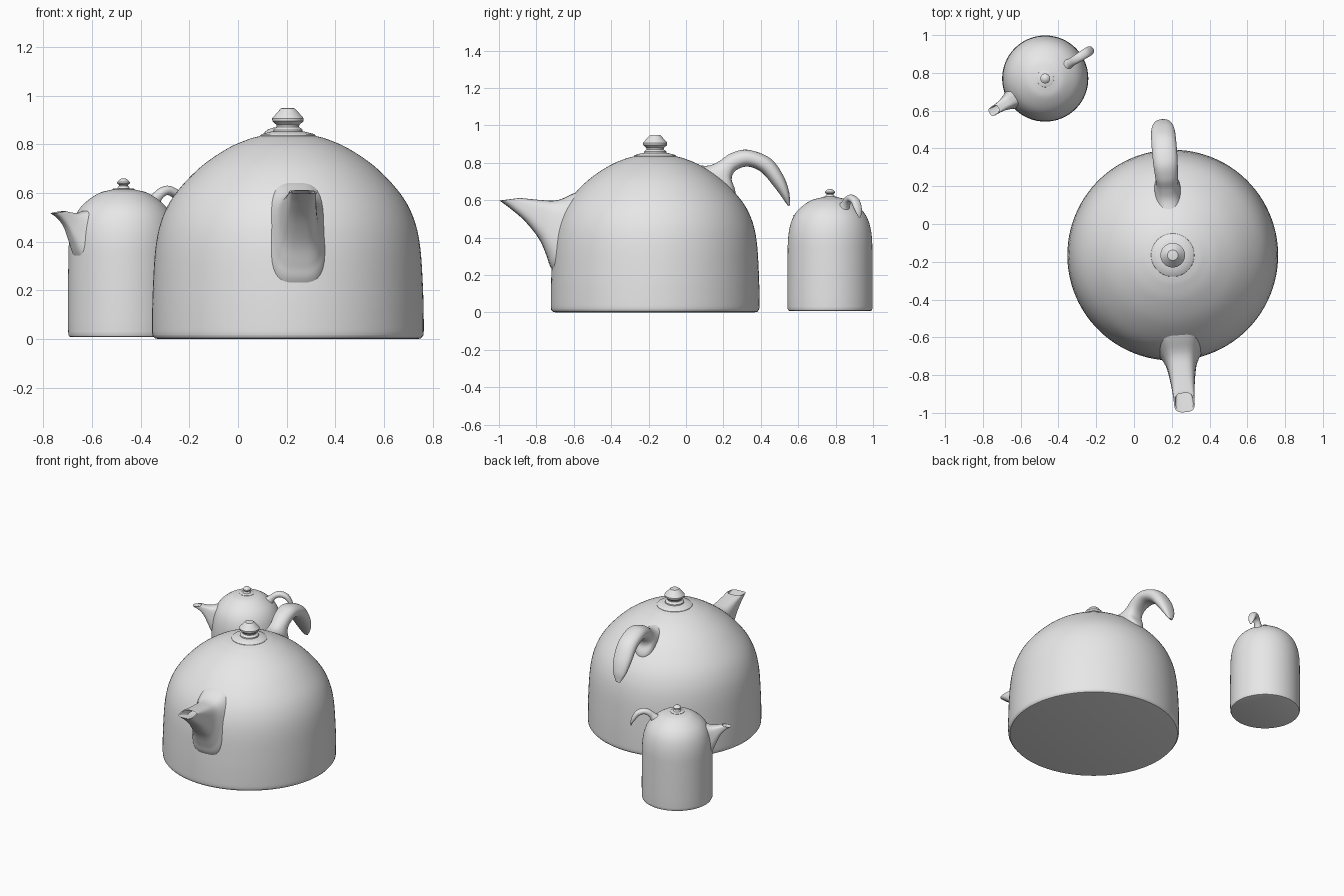
import bpy, bmesh, math
from mathutils import Vector, Matrix

grey = bpy.data.materials.new("light_grey_glaze")
grey.diffuse_color = (0.8, 0.8, 0.8, 1)


def smooth_rows(rows, n):
    """Catmull-Rom resampling of equal-length tuples."""
    out = []
    p = [Vector(r) for r in rows]
    p = [2 * p[0] - p[1]] + p + [2 * p[-1] - p[-2]]
    for i in range(1, len(p) - 2):
        a, b, c, d = p[i - 1:i + 3]
        for k in range(n):
            t = k / n
            out.append(tuple(0.5 * (2 * b + (c - a) * t + (2 * a - 5 * b + 4 * c - d) * t * t
                                    + (3 * b - a - 3 * c + d) * t ** 3)))
    return out + [tuple(rows[-1])]


def skin(bm, rings):
    """Join rings of points into a closed tube; returns the end cap."""
    vs = [[bm.verts.new(p) for p in ring] for ring in rings]
    n = len(vs[0])
    for a, b in zip(vs, vs[1:]):
        for i in range(n):
            bm.faces.new((a[i], a[(i + 1) % n], b[(i + 1) % n], b[i]))
    bm.faces.new(vs[0][::-1])
    return bm.faces.new(vs[-1])


def finish(bm, name, matrix, angle=35):
    bmesh.ops.recalc_face_normals(bm, faces=bm.faces)
    mesh = bpy.data.meshes.new(name)
    bm.to_mesh(mesh)
    bm.free()
    mesh.materials.append(grey)
    ob = bpy.data.objects.new(name, mesh)
    bpy.context.collection.objects.link(ob)
    ob.matrix_world = matrix
    bpy.ops.object.select_all(action='DESELECT')
    ob.select_set(True)
    bpy.context.view_layer.objects.active = ob
    bpy.ops.object.shade_smooth_by_angle(angle=math.radians(angle))


def lathe(name, profile, matrix, sides=96):
    bm = bmesh.new()
    skin(bm, [[(r * math.cos(2 * math.pi * i / sides), r * math.sin(2 * math.pi * i / sides), z)
               for i in range(sides)] for r, z in profile])
    finish(bm, name, matrix)


def loft(name, rows, matrix, sign, power, mouth=0.0):
    """Rows: top r, top z, bottom r, bottom z, half width. Runs along sign * x."""
    rings, sides = [], 36
    for tr, tz, br, bz, w in smooth_rows(rows, 6):
        ring = []
        for i in range(sides):
            c, s = math.cos(2 * math.pi * i / sides), math.sin(2 * math.pi * i / sides)
            u = math.copysign(abs(c) ** power, c)
            v = math.copysign(abs(s) ** power, s)
            ring.append(Vector((sign * ((tr + br) / 2 + u * (tr - br) / 2), v * w,
                                (tz + bz) / 2 + u * (tz - bz) / 2)))
        rings.append(ring)
    if mouth:  # turn the tube back inside itself to open the pouring mouth
        mid = sum(rings[-1], Vector()) / sides
        back = (sum(rings[-7], Vector()) / sides - mid).normalized() * mouth
        rim = [mid + (p - mid) * 0.86 for p in rings[-1]]
        rings += [rim, [mid + (p - mid) * 0.8 + back for p in rim]]
    bm = bmesh.new()
    skin(bm, rings)
    finish(bm, name, matrix, 40)


def pot(label, x, y, heading, foot, dome, lid, knob, spout, handle, mouth):
    # heading is the direction of the spout, the handle is opposite
    m = Matrix.Translation((x, y, 0)) @ Matrix.Rotation(math.radians(heading), 4, 'Z')
    lathe(label + "_body", foot + smooth_rows(dome, 6), m)
    lathe(label + "_lid", lid, m)
    lathe(label + "_lid_knob", knob, m, 48)
    loft(label + "_spout", spout, m, 1, 0.65, mouth)
    loft(label + "_handle", handle, m, -1, 0.9)


# large kettle
pot("large_kettle", 0.205, -0.165, -85.5,
    [(0.53, 0.0), (0.547, 0.004)],
    [(0.556, 0.015), (0.558, 0.05), (0.555, 0.2), (0.543, 0.38), (0.515, 0.5), (0.46, 0.6),
     (0.36, 0.706), (0.25, 0.782), (0.165, 0.82), (0.117, 0.834)],
    [(0.116, 0.82), (0.114, 0.836), (0.108, 0.842), (0.07, 0.852), (0.02, 0.857)],
    [(0.062, 0.845), (0.06, 0.86), (0.046, 0.872), (0.047, 0.88), (0.064, 0.895), (0.065, 0.907),
     (0.034, 0.942), (0.028, 0.948), (0.01, 0.95)],
    [(0.34, 0.67, 0.50, 0.16, 0.15), (0.43, 0.64, 0.558, 0.24, 0.12), (0.50, 0.608, 0.58, 0.30, 0.098),
     (0.545, 0.598, 0.62, 0.39, 0.08), (0.60, 0.60, 0.695, 0.485, 0.067),
     (0.665, 0.606, 0.775, 0.555, 0.058), (0.725, 0.612, 0.834, 0.598, 0.055)],
    [(0.20, 0.79, 0.40, 0.54, 0.075), (0.285, 0.785, 0.43, 0.64, 0.068), (0.345, 0.81, 0.41, 0.71, 0.058),
     (0.405, 0.85, 0.43, 0.757, 0.06), (0.495, 0.87, 0.495, 0.78, 0.065),
     (0.615, 0.826, 0.57, 0.75, 0.066), (0.685, 0.735, 0.64, 0.67, 0.062),
     (0.718, 0.645, 0.683, 0.612, 0.045), (0.722, 0.573, 0.712, 0.57, 0.015)], 0.09)

# small tall kettle
pot("small_kettle", -0.47, 0.77, 212,
    [(0.215, 0.008), (0.223, 0.011)],
    [(0.227, 0.02), (0.228, 0.1), (0.227, 0.3), (0.224, 0.4), (0.212, 0.47), (0.19, 0.522),
     (0.155, 0.563), (0.10, 0.6), (0.048, 0.614)],
    [(0.047, 0.605), (0.046, 0.616), (0.042, 0.618), (0.01, 0.621)],
    [(0.026, 0.614), (0.024, 0.623), (0.018, 0.63), (0.019, 0.634), (0.026, 0.639), (0.026, 0.645),
     (0.013, 0.658), (0.005, 0.66)],
    [(0.12, 0.55, 0.19, 0.29, 0.07), (0.16, 0.535, 0.225, 0.34, 0.058), (0.195, 0.525, 0.25, 0.395, 0.044),
     (0.225, 0.518, 0.278, 0.455, 0.033), (0.255, 0.52, 0.31, 0.493, 0.027),
     (0.288, 0.526, 0.347, 0.517, 0.025)],
    [(0.09, 0.59, 0.16, 0.53, 0.03), (0.125, 0.587, 0.167, 0.545, 0.026), (0.15, 0.602, 0.174, 0.563, 0.022),
     (0.18, 0.622, 0.19, 0.583, 0.023), (0.217, 0.63, 0.214, 0.592, 0.024),
     (0.262, 0.612, 0.244, 0.58, 0.025), (0.287, 0.577, 0.268, 0.552, 0.024),
     (0.299, 0.54, 0.285, 0.528, 0.017), (0.299, 0.508, 0.295, 0.507, 0.006)], 0.04)
